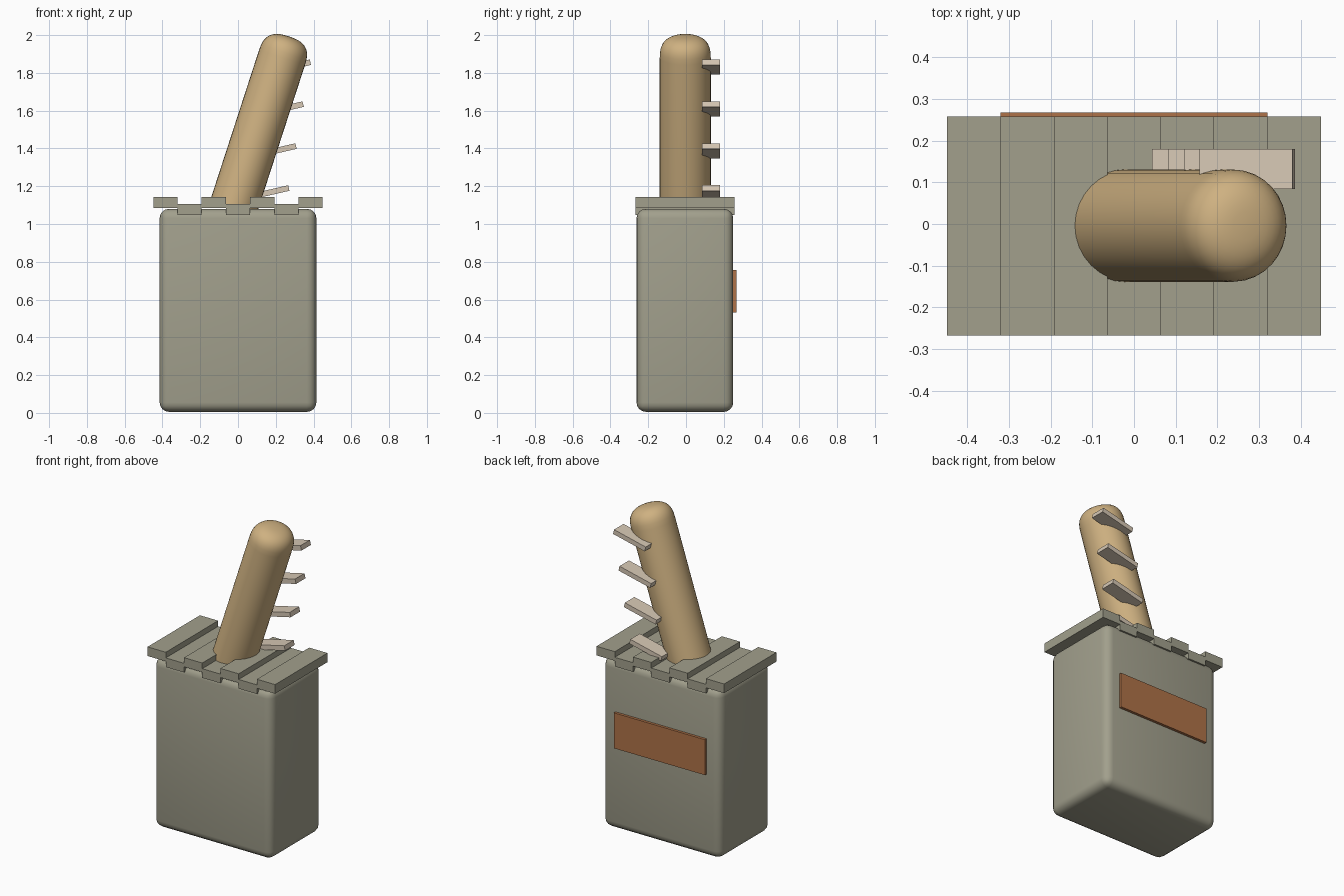
import bpy, bmesh, math
from mathutils import Matrix, Vector

cube = bpy.data.objects.get("Cube")
if cube:
    bpy.data.objects.remove(cube, do_unlink=True)


def material(name, rgb):
    m = bpy.data.materials.new(name)
    m.use_nodes = True
    m.diffuse_color = (*rgb, 1)
    m.node_tree.nodes["Principled BSDF"].inputs["Base Color"].default_value = (*rgb, 1)
    return m


STONE = material("grey_green", (0.36, 0.35, 0.265))
TAN = material("tan", (0.62, 0.44, 0.22))
CREAM = material("pale_cream", (0.68, 0.58, 0.46))
COPPER = material("copper_brown", (0.43, 0.17, 0.065))


def finish(name, bm, mat, smooth=False):
    me = bpy.data.meshes.new(name)
    bmesh.ops.recalc_face_normals(bm, faces=bm.faces)
    bm.to_mesh(me)
    bm.free()
    me.materials.append(mat)
    ob = bpy.data.objects.new(name, me)
    bpy.context.collection.objects.link(ob)
    if smooth:
        bpy.ops.object.select_all(action='DESELECT')
        ob.select_set(True)
        bpy.context.view_layer.objects.active = ob
        bpy.ops.object.shade_smooth_by_angle(angle=math.radians(40))
    return ob


def box(name, centre, size, mat, tilt=0, bevel=0):
    bm = bmesh.new()
    bmesh.ops.create_cube(bm, size=1)
    bmesh.ops.scale(bm, vec=size, verts=bm.verts)
    if bevel:
        bmesh.ops.bevel(bm, geom=bm.edges[:], offset=bevel, segments=4,
                        profile=0.5, affect='EDGES')
    bm.transform(Matrix.Translation(centre) @ Matrix.Rotation(tilt, 4, 'Y'))
    return finish(name, bm, mat, smooth=bevel > 0)


# Rounded container
box("container_body", (0, -0.006, 0.543), (0.83, 0.512, 1.075), STONE, bevel=0.05)

# Lid of alternating high and low slats
SLAT = 0.128
for i in range(7):
    z = 1.113 if i % 2 == 0 else 1.077
    box(f"lid_slat_{i + 1}", ((i - 3) * SLAT, -0.005, z), (SLAT, 0.525, 0.058), STONE)

# Back label plate
box("back_label", (0, 0.258, 0.645), (0.64, 0.018, 0.225), COPPER)

# Leaning handle: a lathe with a blunt domed end
LEAN = math.radians(18)
dome_base = Vector((0.233, -0.004, 1.881))
bm = bmesh.new()
power, height = 2.7, 0.118
profile = [(1, -0.85)]
for k in range(11):
    a = k / 10 * math.pi / 2
    profile.append((max(math.cos(a), 0) ** (2 / power),
                    height * math.sin(a) ** (2 / power)))
verts = [bm.verts.new((0.128 * r, 0, z)) for r, z in profile]
edges = [bm.edges.new(pair) for pair in zip(verts, verts[1:])]
bmesh.ops.spin(bm, geom=verts + edges, cent=(0, 0, 0), axis=(0, 0, 1),
               angle=math.tau, steps=32)
bmesh.ops.remove_doubles(bm, verts=bm.verts, dist=0.0005)
bmesh.ops.scale(bm, vec=(1, 1.055, 1), verts=bm.verts)
bmesh.ops.holes_fill(bm, edges=[e for e in bm.edges if e.is_boundary], sides=0)
bm.transform(Matrix.Translation(dome_base) @ Matrix.Rotation(LEAN, 4, 'Y'))
finish("handle", bm, TAN, smooth=True)

# Prongs up the side of the handle
for i in range(4):
    box(f"prong_{i + 1}", (0.158 + 0.038 * i, 0.132, 1.165 + 0.222 * i),
        (0.228, 0.095, 0.03), CREAM, tilt=math.radians(-13))
